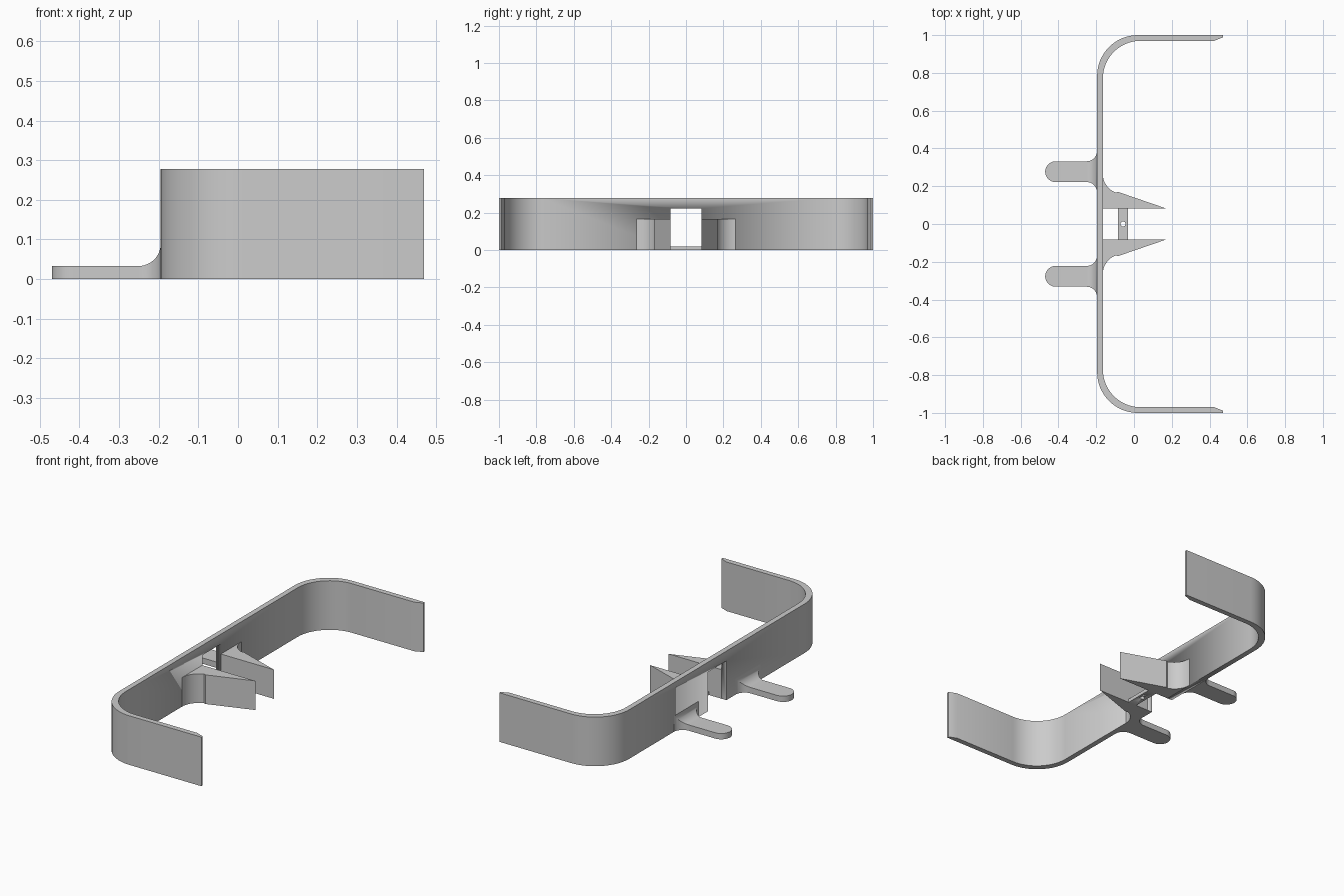
import bpy, bmesh, math
from math import pi, sin, cos

cube = bpy.data.objects.get("Cube")
if cube:
    bpy.data.objects.remove(cube, do_unlink=True)

grey = bpy.data.materials.new("matte grey")
grey.use_nodes = True
colour = (0.6, 0.6, 0.6, 1)
grey.diffuse_color = colour
grey.node_tree.nodes["Principled BSDF"].inputs["Base Color"].default_value = colour


def arc(cx, cy, r, start, end, steps=16):
    """Points on an arc, angles in degrees."""
    angles = [math.radians(start + (end - start) * i / steps) for i in range(steps + 1)]
    return [(cx + r * cos(a), cy + r * sin(a)) for a in angles]


def finish(name, bm):
    bmesh.ops.recalc_face_normals(bm, faces=bm.faces)
    mesh = bpy.data.meshes.new(name)
    bm.to_mesh(mesh)
    bm.free()
    mesh.materials.append(grey)
    obj = bpy.data.objects.new(name, mesh)
    bpy.context.collection.objects.link(obj)
    bpy.ops.object.select_all(action='DESELECT')
    obj.select_set(True)
    bpy.context.view_layer.objects.active = obj
    bpy.ops.object.shade_smooth_by_angle(angle=math.radians(30))
    return obj


def prism(name, outline, z0, z1):
    """Extrude a plan outline between two heights."""
    bm = bmesh.new()
    face = bm.faces.new([bm.verts.new((x, y, z0)) for x, y in outline])
    top = bmesh.ops.extrude_face_region(bm, geom=[face])["geom"]
    verts = [v for v in top if isinstance(v, bmesh.types.BMVert)]
    bmesh.ops.translate(bm, verts=verts, vec=(0, 0, z1 - z0))
    return finish(name, bm)


def mirror_y(obj):
    mod = obj.modifiers.new("mirror", 'MIRROR')
    mod.use_axis = (False, True, False)
    mod.use_mirror_merge = False


def cut(obj, cutter):
    mod = obj.modifiers.new("cut", 'BOOLEAN')
    mod.operation = 'DIFFERENCE'
    mod.solver = 'EXACT'
    mod.object = cutter
    bpy.context.view_layer.objects.active = obj
    bpy.ops.object.modifier_apply(modifier=mod.name)
    bpy.data.objects.remove(cutter, do_unlink=True)


def rectangle(x0, x1, y):
    return [(x0, -y), (x1, -y), (x1, y), (x0, y)]


# C-shaped band with bevelled arm tips and a central opening
back, inner = -0.195, -0.165
half = [(0.47, 0.988), (0.47, 1.0)] + arc(0.02, 0.785, 0.215, 90, 180)
inside = arc(0.035, 0.77, 0.2, 180, 90) + [(0.425, 0.97)]
outline = half + [(x, -y) for x, y in reversed(half)]
outline += [(x, -y) for x, y in reversed(inside)] + inside
band = prism("band", outline, 0, 0.278)
cut(band, prism("opening_cutter", rectangle(-0.3, -0.1, 0.083), -0.1, 0.222))

# Tapered guide fins on the inner side
fin = [(inner, 0.083), (0.168, 0.083), (-0.085, 0.17)]
fin += arc(-0.06, 0.265, 0.105, 250, 180, 10)
mirror_y(prism("guide_fins", fin, 0, 0.165))

# Small drilled bridge between the fins
bridge = prism("bridge", rectangle(-0.085, -0.032, 0.083), 0, 0.02)
cut(bridge, prism("hole_cutter", arc(-0.058, 0, 0.013, 0, 345, 23), -0.1, 0.1))

# Rounded tabs on the outer side, lofted so the root flares into the band
bm = bmesh.new()
centre, width, thick, flare, tip = 0.277, 0.055, 0.033, 0.056, -0.47
stations = [(tip + width * (1 - cos(t)), max(width * sin(t), 0.004), thick)
            for t in (i * pi / 24 for i in range(13))]
for i in range(13):
    t = i * pi / 24
    grow = flare * (1 - cos(t))
    stations.append((back - flare + flare * sin(t), width + grow, thick + grow))
rings = [[bm.verts.new((x, centre + sy * w, z)) for sy, z in
          ((-1, 0), (1, 0), (1, h), (-1, h))] for x, w, h in stations]
for a, b in zip(rings, rings[1:]):
    for i in range(4):
        j = (i + 1) % 4
        bm.faces.new((a[i], a[j], b[j], b[i]))
bm.faces.new(rings[0])
bm.faces.new(rings[-1])
mirror_y(finish("tabs", bm))
